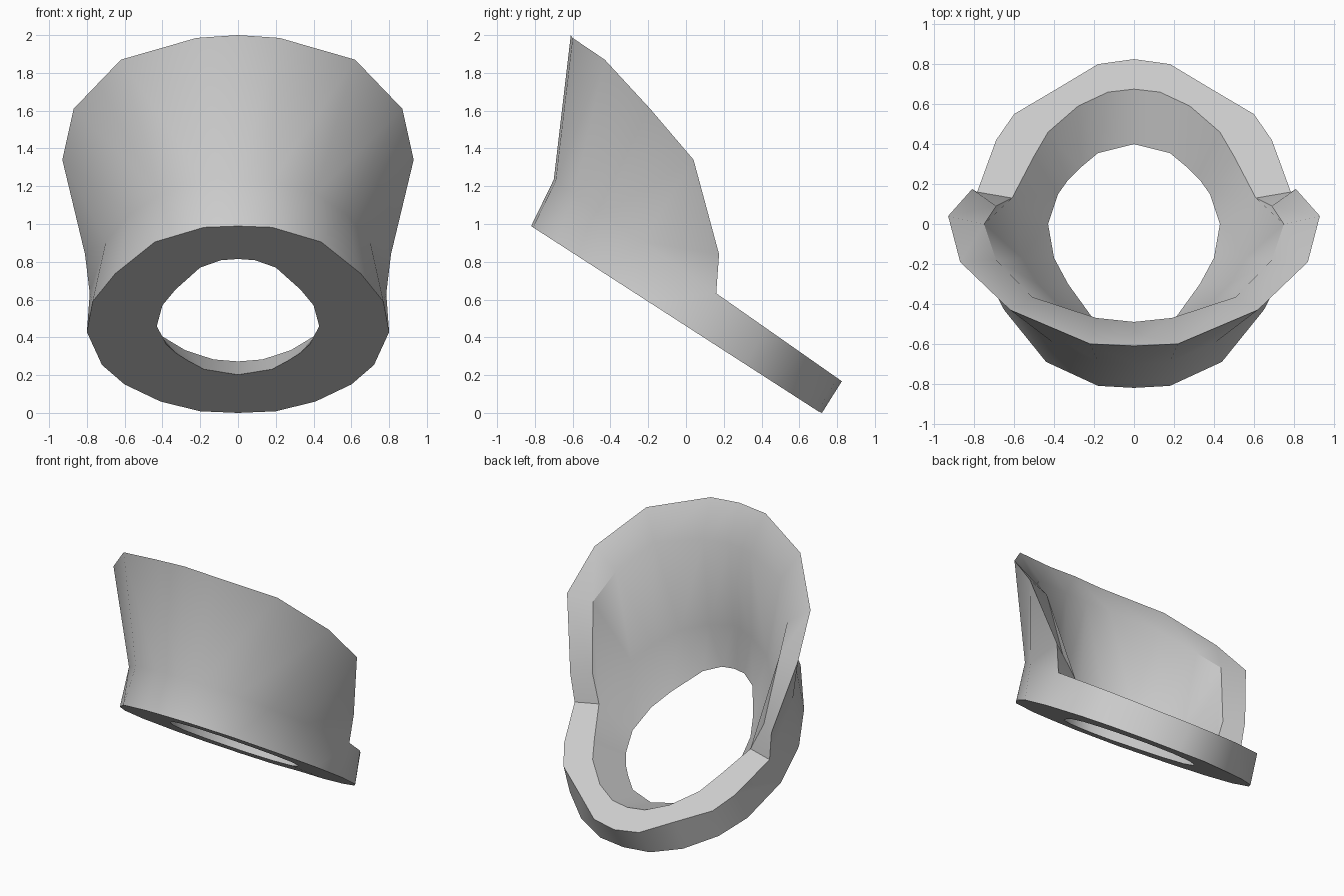
import bpy, bmesh

if "Cube" in bpy.data.objects:
    bpy.data.objects.remove(bpy.data.objects["Cube"])

# Slanted planes that hold the ring's underside and upper side
def low(pts):
    return [(x, y, max(0.0, 0.46 - 0.645 * y)) for x, y in pts]

def high(pts):
    return [(x, y, 0.745 - 0.70 * y) for x, y in pts]

# Half outlines, running from the front centre to the back centre
bottom_outer = low([(0, -.82), (.18, -.81), (.44, -.69), (.65, -.43), (.77, -.2), (.80, .05),
                    (.72, .32), (.60, .48), (.41, .62), (.20, .70), (0, .72)])
top_outer = high([(0, -.70), (.18, -.69), (.41, -.59), (.57, -.44), (.70, -.23), (.785, .16),
                  (.69, .42), (.60, .55), (.38, .68), (.18, .80), (0, .825)])
top_inner = high([(0, -.55), (.17, -.51), (.35, -.43), (.48, -.30), (.56, -.17), (.61, .13),
                  (.50, .34), (.43, .46), (.28, .59), (.13, .66), (0, .675)])
hole = low([(0, -.55), (.09, -.54), (.20, -.48), (.33, -.30), (.40, -.17), (.43, 0),
            (.38, .15), (.33, .22), (.27, .28), (.18, .355), (0, .40)])
# Collar rim, from the front centre to its rear end
rim_outer = [(0, -.61, 2.0), (.22, -.60, 1.985), (.62, -.43, 1.87),
             (.87, -.19, 1.61), (.93, .04, 1.34), (.81, .175, .84)]
rim_inner = [(0, -.49, 1.75), (.19, -.47, 1.74), (.51, -.365, 1.67),
             (.69, -.18, 1.48), (.75, 0, 1.31), (.69, .09, .84)]

bm = bmesh.new()

def strip(a, b, first, last):
    """Quads between two half outlines, on both sides of the model."""
    for i in range(first, last):
        patch([a[i], a[i + 1], b[i + 1], b[i]])

def patch(pts):
    for side in (1, -1):
        bm.faces.new([bm.verts.new((side * x, y, z)) for x, y, z in pts])

END = 5    # column where the collar stops
LAST = 10
# Ring: outer wall, underside, hole slope, open upper ledge
strip(bottom_outer, top_outer, 0, LAST)
strip(hole, bottom_outer, 0, LAST)
strip(top_inner, hole, 0, LAST)
strip(top_outer, top_inner, END, LAST)
# Collar: outer wall, bevelled rim, inner wall, rear ends
strip(top_outer, rim_outer, 0, END)
strip(rim_outer, rim_inner, 0, END)
strip(rim_inner, top_inner, 0, END)
patch([top_outer[END], rim_outer[END], rim_inner[END], top_inner[END]])

bmesh.ops.remove_doubles(bm, verts=bm.verts, dist=0.0005)
bmesh.ops.recalc_face_normals(bm, faces=bm.faces)
mesh = bpy.data.meshes.new("flared_collar_ring")
bm.to_mesh(mesh)
bm.free()
collar = bpy.data.objects.new("flared_collar_ring", mesh)
bpy.context.collection.objects.link(collar)

# Plain grey
grey = bpy.data.materials.new("light_grey")
grey.diffuse_color = (0.6, 0.6, 0.6, 1)
grey.use_nodes = True
grey.node_tree.nodes["Principled BSDF"].inputs["Base Color"].default_value = grey.diffuse_color
mesh.materials.append(grey)

bpy.context.view_layer.objects.active = collar
collar.select_set(True)
bpy.ops.object.shade_smooth_by_angle(angle=0.6)
